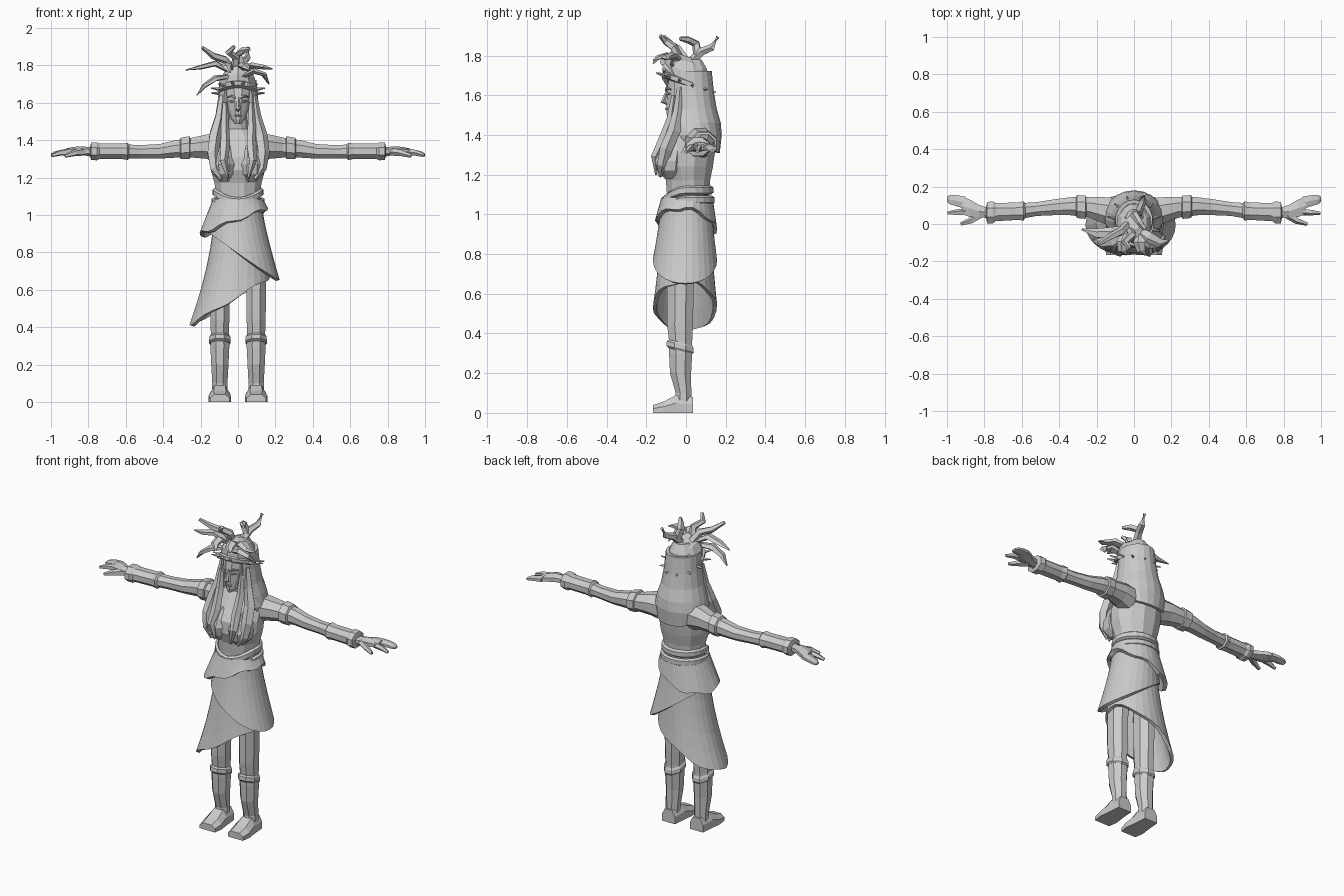
import bpy, bmesh, math
from mathutils import Vector

stone = bpy.data.materials.new("plain_grey")
stone.diffuse_color = (0.6, 0.6, 0.6, 1)


def loft(name, rings, closed=True, caps=True, thick=0.0):
    """Skin a list of point rings into one flat-shaded object."""
    bm = bmesh.new()
    vs = [[bm.verts.new(p) for p in r] for r in rings]
    n = len(vs[0])
    for a, b in zip(vs, vs[1:]):
        for i in range(n if closed else n - 1):
            j = (i + 1) % n
            bm.faces.new((a[i], a[j], b[j], b[i]))
    if caps:
        bm.faces.new(vs[0])
        bm.faces.new(vs[-1])
    bmesh.ops.recalc_face_normals(bm, faces=bm.faces)
    me = bpy.data.meshes.new(name)
    bm.to_mesh(me)
    bm.free()
    me.materials.append(stone)
    ob = bpy.data.objects.new(name, me)
    bpy.context.collection.objects.link(ob)
    if thick:
        m = ob.modifiers.new("thickness", 'SOLIDIFY')
        m.thickness, m.offset = thick, 0
    return ob


def angles(n, start=0.0):
    return [start + 2 * math.pi * i / n for i in range(n)]


def column(name, secs, n=10, tilt=0.0):
    """Upright loft; section = z, centre x, front y, back y, half width."""
    rings = []
    for z, cx, y0, y1, rx in secs:
        cy, ry = (y0 + y1) / 2, (y1 - y0) / 2
        rings.append([(cx + rx * math.cos(a), cy + ry * math.sin(a), z + tilt * ry * math.sin(a))
                      for a in angles(n, math.pi / n)])
    return loft(name, rings)


def limb(name, side, secs, n=8):
    """Sideways loft; section = x, centre y, centre z, half depth, half height."""
    return loft(name, [[(side * x, cy + ry * math.cos(a), cz + rz * math.sin(a))
                        for a in angles(n, math.pi / n)] for x, cy, cz, ry, rz in secs])


def strand(name, pts, width, flat=1.0, n=5):
    """Tapered tube through points; width = radius per point."""
    pts = [Vector(p) for p in pts]
    rings = []
    for i, p in enumerate(pts):
        d = (pts[min(i + 1, len(pts) - 1)] - pts[max(i - 1, 0)]).normalized()
        u = d.cross(Vector((0, 0, 1)) if abs(d.z) < 0.85 else Vector((0, 1, 0))).normalized()
        v = d.cross(u)
        rings.append([p + width[i] * (u * math.cos(a) + v * flat * math.sin(a)) for a in angles(n)])
    return loft(name, rings)


def drape(name, top, bottom, hem, n=28, levels=6, flare=1.5, thick=0.02):
    """Cloth shell; top/bottom = cx, cy, rx, ry; top also z; hem gives z by angle."""
    rings = []
    for k in range(levels + 1):
        t = k / levels
        f = t ** flare
        cx, cy, rx, ry = [a + (b - a) * f for a, b in zip(top, bottom)]
        rings.append([(cx + rx * math.cos(a), cy + ry * math.sin(a), top[4] + (hem(a) - top[4]) * t)
                      for a in angles(n)])
    return loft(name, rings, caps=False, thick=thick)


# torso and neck
column("torso", [(0.98, 0, -0.11, 0.11, 0.125), (1.10, 0, -0.10, 0.12, 0.12),
                 (1.17, 0, -0.105, 0.125, 0.13), (1.24, 0, -0.13, 0.14, 0.15),
                 (1.31, 0, -0.125, 0.15, 0.155), (1.37, 0, -0.08, 0.15, 0.155),
                 (1.43, 0, -0.04, 0.14, 0.12), (1.46, 0, -0.02, 0.11, 0.06),
                 (1.54, 0, -0.03, 0.07, 0.045)], 12)
for s in (-1, 1):
    column("bust", [(1.18, s * 0.07, -0.11, -0.03, 0.03), (1.22, s * 0.075, -0.15, -0.01, 0.066),
                    (1.27, s * 0.076, -0.162, 0, 0.074), (1.32, s * 0.075, -0.135, 0, 0.065),
                    (1.37, s * 0.07, -0.09, 0, 0.045)], 8)

# pointed waist band
for name, z, r in (("waist_band", 1.11, 0.0), ("lower_waist_band", 1.06, 0.006)):
    rings = []
    for dr, dz in ((0, -0.02), (0.012, -0.012), (0.012, 0.012), (0, 0.02)):
        rings.append([((0.122 + r + dr) * math.cos(a), 0.008 + (0.115 + r + dr) * math.sin(a),
                       z + dz + 0.012 - 0.05 * max(0, -math.sin(a)) ** 2) for a in angles(20, -math.pi / 2)])
    loft(name, rings, caps=False, thick=0.006)

# layered skirt, cut on a slant
drape("long_skirt", (0, 0, 0.118, 0.115, 1.03), (-0.045, -0.005, 0.205, 0.152),
      lambda a: 0.535 + 0.125 * math.cos(a) + 0.008 * math.sin(5 * a), flare=1.7)
drape("wrap_panel", (0, 0, 0.122, 0.12, 1.02), (0.035, -0.005, 0.178, 0.152),
      lambda a: 0.65 + 0.25 * ((1 - math.cos(a)) / 2) ** 1.1, flare=1.2)
drape("waist_drape", (0, 0.005, 0.123, 0.118, 1.08), (-0.022, 0, 0.172, 0.145),
      lambda a: 0.965 + 0.065 * math.cos(a) - 0.04 * max(0, math.sin(a)) + 0.01 * math.sin(6 * a),
      levels=3, flare=1.0, thick=0.024)

for s in (-1, 1):
    x = s * 0.097
    # leg, boot cuff and foot
    column("leg", [(0.05, x, -0.06, 0.03, 0.045), (0.10, x, -0.055, 0.03, 0.044), (0.20, x, -0.085, 0.03, 0.05),
                   (0.30, x, -0.09, 0.036, 0.055), (0.36, x, -0.09, 0.036, 0.052),
                   (0.44, x, -0.10, 0.04, 0.055), (0.65, x, -0.10, 0.045, 0.058),
                   (0.95, s * 0.07, -0.08, 0.07, 0.055)], 8)
    column("boot_cuff", [(0.312, x, -0.094, 0.038, 0.056), (0.322, x, -0.105, 0.045, 0.062),
                         (0.345, x, -0.102, 0.043, 0.06), (0.355, x, -0.09, 0.036, 0.052)], 8, -0.25)
    loft("foot", [[(x + w * px, y, h * pz) for px, pz in
                   ((-1, 0), (1, 0), (1, 0.55), (0.55, 1), (-0.55, 1), (-1, 0.55))]
                  for y, w, h in ((0.035, 0.045, 0.08), (-0.05, 0.052, 0.09), (-0.11, 0.06, 0.058), (-0.165, 0.052, 0.04))])
    # arm, cuffs and bracer
    limb("arm", s, [(0.10, 0.06, 1.36, 0.085, 0.085), (0.17, 0.075, 1.365, 0.075, 0.07),
                    (0.24, 0.09, 1.36, 0.06, 0.058), (0.34, 0.095, 1.352, 0.052, 0.05),
                    (0.42, 0.09, 1.34, 0.046, 0.042), (0.52, 0.08, 1.338, 0.04, 0.038),
                    (0.60, 0.07, 1.34, 0.045, 0.04), (0.80, 0.06, 1.338, 0.03, 0.026)])
    limb("upper_arm_cuff", s, [(0.255, 0.09, 1.36, 0.056, 0.056), (0.26, 0.09, 1.36, 0.068, 0.066),
                               (0.305, 0.093, 1.355, 0.066, 0.062), (0.312, 0.093, 1.355, 0.05, 0.05)])
    limb("bracer", s, [(0.58, 0.072, 1.34, 0.04, 0.038), (0.59, 0.07, 1.34, 0.056, 0.05),
                       (0.62, 0.068, 1.34, 0.05, 0.044), (0.74, 0.064, 1.34, 0.053, 0.044),
                       (0.755, 0.062, 1.34, 0.064, 0.052), (0.785, 0.06, 1.34, 0.062, 0.05),
                       (0.79, 0.06, 1.34, 0.035, 0.032)])
    # hand with thumb, index and joined fingers
    limb("palm", s, [(0.78, 0.06, 1.338, 0.03, 0.024), (0.83, 0.068, 1.342, 0.04, 0.024),
                     (0.88, 0.085, 1.342, 0.054, 0.022), (0.92, 0.098, 1.337, 0.052, 0.018)], 6)
    limb("fingers", s, [(0.90, 0.113, 1.338, 0.038, 0.018), (0.95, 0.125, 1.333, 0.034, 0.015),
                        (0.985, 0.13, 1.326, 0.028, 0.012), (1.0, 0.132, 1.32, 0.016, 0.007)], 6)
    strand("index_finger", [(s * 0.90, 0.065, 1.338), (s * 0.95, 0.062, 1.332), (s * 0.995, 0.058, 1.318)],
           (0.019, 0.016, 0.009))
    strand("thumb", [(s * 0.82, 0.05, 1.338), (s * 0.87, 0.018, 1.332), (s * 0.925, 0.0, 1.315)],
           (0.022, 0.018, 0.01))
    # long locks over the chest
    strand("outer_lock", [(s * 0.085, -0.03, 1.64), (s * 0.10, -0.04, 1.52), (s * 0.125, -0.06, 1.42),
                          (s * 0.135, -0.10, 1.33), (s * 0.125, -0.12, 1.25), (s * 0.09, -0.13, 1.19)],
           (0.016, 0.026, 0.034, 0.034, 0.028, 0.008))
    strand("inner_lock", [(s * 0.07, -0.06, 1.60), (s * 0.072, -0.075, 1.48), (s * 0.07, -0.115, 1.37),
                          (s * 0.078, -0.155, 1.29), (s * 0.055, -0.15, 1.20)],
           (0.014, 0.024, 0.028, 0.022, 0.006))
    # brow and eye plates
    strand("brow", [(s * 0.012, -0.101, 1.625), (s * 0.035, -0.097, 1.637), (s * 0.056, -0.075, 1.63)],
           (0.005, 0.007, 0.003))
    strand("eye", [(s * 0.018, -0.098, 1.606), (s * 0.033, -0.095, 1.608), (s * 0.048, -0.08, 1.606)],
           (0.003, 0.007, 0.003))

# head, nose and mouth
column("head", [(1.485, 0, -0.095, -0.03, 0.016), (1.51, 0, -0.10, 0.02, 0.036),
                (1.56, 0, -0.10, 0.07, 0.058), (1.62, 0, -0.10, 0.10, 0.07),
                (1.68, 0, -0.09, 0.11, 0.085), (1.73, 0, -0.07, 0.11, 0.08),
                (1.78, 0, -0.03, 0.08, 0.045)], 12)
strand("nose", [(0, -0.094, 1.63), (0, -0.103, 1.60), (0, -0.115, 1.567), (0, -0.095, 1.556)],
       (0.005, 0.009, 0.014, 0.006))
strand("mouth", [(-0.022, -0.094, 1.531), (0, -0.10, 1.533), (0.022, -0.094, 1.531)], (0.003, 0.007, 0.003))

# back hair, open at the face
rings = []
for z, cy, rx, ry, gap in ((1.72, 0.02, 0.09, 0.10, 0.75), (1.62, 0.025, 0.098, 0.105, 0.75),
                           (1.53, 0.03, 0.112, 0.115, 0.75), (1.46, 0.035, 0.135, 0.13, 0.8),
                           (1.40, 0.04, 0.15, 0.13, 1.0), (1.35, 0.05, 0.14, 0.11, 1.2)):
    rings.append([(rx * math.sin(t), cy - ry * math.cos(t),
                   z - (0.04 * max(0, -math.cos(t)) if z < 1.38 else 0))
                  for t in [gap + (2 * math.pi - 2 * gap) * i / 14 for i in range(15)]])
loft("back_hair", rings, closed=False, caps=False, thick=0.02)

# tilted crown band, cap and radiating spikes
column("crown_cap", [(1.67, 0, -0.105, 0.125, 0.10), (1.72, 0, -0.10, 0.12, 0.095),
                     (1.77, 0, -0.075, 0.09, 0.07), (1.795, 0, -0.03, 0.045, 0.03)], 10, -0.3)
column("crown_band", [(1.645, 0, -0.105, 0.12, 0.095), (1.65, 0, -0.118, 0.132, 0.108),
                      (1.672, 0, -0.118, 0.132, 0.108), (1.68, 0, -0.10, 0.12, 0.09)], 14, -0.35)
for a in angles(12, math.pi / 12):
    c, d = math.cos(a), math.sin(a)
    strand("crown_spike", [(0.09 * c, 0.11 * d, 1.66 - 0.04 * d), (0.15 * c, 0.155 * d, 1.665 - 0.05 * d)],
           (0.012, 0.003), n=4)

# antlers and feathers
antlers = [[(-0.03, 0, 1.77), (-0.07, -0.04, 1.83), (-0.13, -0.07, 1.85), (-0.19, -0.11, 1.895)],
           [(0.01, 0.03, 1.77), (0.03, 0.08, 1.82), (0.05, 0.13, 1.84), (0.055, 0.16, 1.895)],
           [(-0.02, -0.03, 1.77), (-0.01, -0.06, 1.84), (-0.05, -0.10, 1.87), (-0.02, -0.13, 1.90)],
           [(0.02, 0.06, 1.80), (0.0, 0.05, 1.86), (0.03, 0.01, 1.88), (0.06, -0.03, 1.885)]]
for p in antlers:
    strand("antler", p, (0.024, 0.022, 0.019, 0.010))
feathers = [[(-0.03, -0.03, 1.76), (-0.12, -0.05, 1.81), (-0.20, -0.05, 1.79), (-0.28, -0.03, 1.775)],
            [(0.02, -0.03, 1.77), (0.08, -0.07, 1.80), (0.14, -0.10, 1.79), (0.185, -0.09, 1.78)],
            [(0.03, -0.07, 1.74), (0.09, -0.10, 1.77), (0.14, -0.10, 1.75), (0.165, -0.06, 1.70)],
            [(-0.05, -0.06, 1.74), (-0.12, -0.09, 1.73), (-0.18, -0.10, 1.69), (-0.22, -0.09, 1.64)],
            [(-0.04, -0.04, 1.77), (-0.06, -0.10, 1.80), (-0.06, -0.14, 1.79), (-0.04, -0.165, 1.76)],
            [(0.04, -0.04, 1.77), (0.03, -0.10, 1.80), (0.04, -0.14, 1.79), (0.06, -0.165, 1.775)]]
for p in feathers:
    strand("feather", p, (0.024, 0.034, 0.026, 0.005), 0.5)
